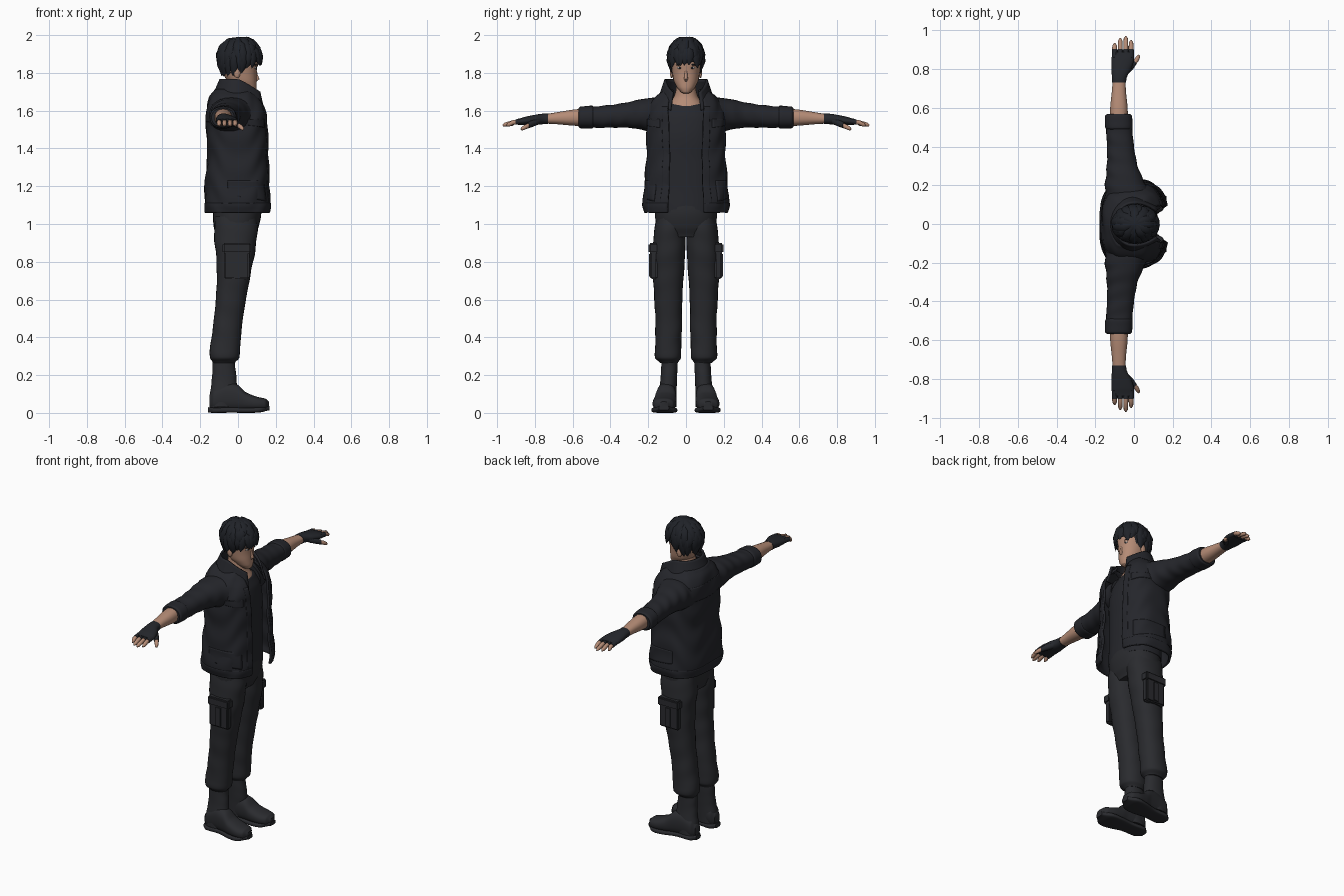
import bpy, bmesh, math, random
from mathutils import Vector
random.seed(4)
PI = math.pi

def mat(name, r, g, b):
    m = bpy.data.materials.new(name)
    m.diffuse_color = (r, g, b, 1)
    return m

SKIN = mat("skin", 0.46, 0.26, 0.18)
JACKET = mat("jacket charcoal", 0.018, 0.019, 0.024)
SHIRT = mat("shirt charcoal", 0.019, 0.02, 0.025)
PANTS = mat("trouser grey", 0.023, 0.024, 0.028)
BOOT = mat("boot grey", 0.023, 0.024, 0.028)
GLOVE = mat("glove dark", 0.018, 0.02, 0.025)
HAIR = mat("hair black", 0.014, 0.016, 0.021)
WHITE = mat("eye white", 0.75, 0.75, 0.75)

def finish(name, bm, m, mirror=False, thick=0, angle=50):
    bmesh.ops.recalc_face_normals(bm, faces=bm.faces)
    me = bpy.data.meshes.new(name)
    bm.to_mesh(me)
    bm.free()
    ob = bpy.data.objects.new(name, me)
    bpy.context.collection.objects.link(ob)
    me.materials.append(m)
    if thick:
        s = ob.modifiers.new("thickness", 'SOLIDIFY')
        s.thickness, s.offset = thick, 0
    if mirror:
        mm = ob.modifiers.new("mirror", 'MIRROR')
        mm.use_axis = (False, True, False)
        mm.use_mirror_merge = False
    bpy.ops.object.select_all(action='DESELECT')
    ob.select_set(True)
    bpy.context.view_layer.objects.active = ob
    bpy.ops.object.shade_smooth_by_angle(angle=math.radians(angle))
    return ob

def bridge(bm, rings, closed=True, caps=True):
    vs = [[bm.verts.new(p) for p in r] for r in rings]
    n = len(vs[0])
    for a, b in zip(vs, vs[1:]):
        for j in range(n if closed else n - 1):
            k = (j + 1) % n
            bm.faces.new((a[j], a[k], b[k], b[j]))
    if closed and caps:
        bm.faces.new(vs[0])
        bm.faces.new(vs[-1])

def at(st, s):
    """Smooth interpolation of station columns at position s."""
    i = 0
    while i < len(st) - 2 and s > st[i + 1][0]:
        i += 1
    f = (s - st[i][0]) / (st[i + 1][0] - st[i][0])
    p = [st[max(0, min(len(st) - 1, i + d))] for d in (-1, 0, 1, 2)]
    return [0.5 * (2 * b + (c - a) * f + (2 * a - 5 * b + 4 * c - d) * f * f
            + (3 * b - a - 3 * c + d) * f ** 3) for a, b, c, d in zip(*(q[1:] for q in p))]

def sup(v, e):
    return math.copysign(abs(v) ** e, v)

def loft(name, axis, st, m, mirror=False, e=0.9, wr=0, freq=60, n=28, sub=6):
    """Stations: position, two centres, two radii; wr adds cloth folds."""
    ss = [st[i][0] + (st[i + 1][0] - st[i][0]) * k / sub for i in range(len(st) - 1) for k in range(sub)]
    rings = []
    for s in ss + [st[-1][0]]:
        ca, cb, ra, rb = at(st, s)
        ring = []
        for j in range(n):
            t = 2 * PI * j / n
            w = 1 + wr * math.sin(freq * s + 1.8 * math.sin(t + 1)) * (0.6 + 0.4 * math.sin(2 * t + 9 * s))
            a, b = ca + ra * w * sup(math.cos(t), e), cb + rb * w * sup(math.sin(t), e)
            ring.append({'x': (s, a, b), 'y': (a, s, b), 'z': (a, b, s)}[axis])
        rings.append(ring)
    bm = bmesh.new()
    bridge(bm, rings)
    return finish(name, bm, m, mirror)

def tube(bm, pts, radii, side, flat=1, n=10):
    pts, side, rings = [Vector(p) for p in pts], Vector(side).normalized(), []
    for i, p in enumerate(pts):
        d = (pts[min(i + 1, len(pts) - 1)] - pts[max(i - 1, 0)]).normalized()
        nn = d.cross(side)
        rings.append([p + radii[i] * (side * math.cos(2 * PI * j / n) + nn * flat * math.sin(2 * PI * j / n))
                      for j in range(n)])
    bridge(bm, rings)

def sheet(name, fn, nu, nv, m, thick, mirror=False):
    bm = bmesh.new()
    bridge(bm, [[fn(u / nu, v / nv) for u in range(nu + 1)] for v in range(nv + 1)], False)
    return finish(name, bm, m, mirror, thick)

# trousers: hips, legs, cargo pockets
loft("hips", 'z', [(0.93, -0.015, 0, 0.10, 0.13), (0.98, -0.01, 0, 0.118, 0.158),
     (1.05, -0.005, 0, 0.128, 0.163), (1.12, -0.005, 0, 0.125, 0.16)], PANTS, e=0.85)
loft("trouser_leg", 'z', [(0.265, -0.075, 0.09, 0.058, 0.048), (0.29, -0.072, 0.095, 0.077, 0.068),
     (0.34, -0.068, 0.095, 0.08, 0.069), (0.42, -0.06, 0.092, 0.077, 0.07), (0.52, -0.048, 0.092, 0.077, 0.071),
     (0.62, -0.035, 0.094, 0.081, 0.075), (0.74, -0.022, 0.093, 0.09, 0.082), (0.86, -0.014, 0.09, 0.105, 0.086),
     (0.96, -0.012, 0.086, 0.115, 0.083), (1.04, -0.01, 0.082, 0.11, 0.075)], PANTS, True, wr=0.022, freq=45)
def box(name, lo, hi, m, bev=0.008):
    bm = bmesh.new()
    bmesh.ops.create_cube(bm, size=1)
    for v in bm.verts:
        v.co = [lo[i] + (v.co[i] + 0.5) * (hi[i] - lo[i]) for i in range(3)]
    bmesh.ops.bevel(bm, geom=bm.edges[:], offset=bev, segments=2, affect='EDGES')
    return finish(name, bm, m, True)
box("cargo_pocket", (-0.075, 0.15, 0.71), (0.06, 0.19, 0.86), PANTS)
box("cargo_pleat", (-0.03, 0.16, 0.715), (0.018, 0.197, 0.85), PANTS)
box("cargo_flap", (-0.082, 0.145, 0.845), (0.068, 0.198, 0.9), PANTS)

# boots
loft("boot_shaft", 'z', [(0.03, -0.085, 0.1, 0.066, 0.05), (0.1, -0.078, 0.098, 0.07, 0.048),
     (0.17, -0.073, 0.092, 0.066, 0.044), (0.25, -0.075, 0.088, 0.06, 0.043), (0.31, -0.075, 0.088, 0.058, 0.042)],
     BOOT, True, wr=0.012, freq=90)
loft("boot_foot", 'x', [(-0.152, 0.1, 0.06, 0.025, 0.035), (-0.13, 0.1, 0.07, 0.045, 0.058),
     (-0.06, 0.102, 0.085, 0.05, 0.075), (0.0, 0.106, 0.078, 0.054, 0.07), (0.04, 0.11, 0.06, 0.06, 0.05),
     (0.1, 0.115, 0.049, 0.062, 0.037), (0.145, 0.117, 0.045, 0.05, 0.031), (0.165, 0.117, 0.042, 0.022, 0.018)],
     BOOT, True, e=0.8)
loft("boot_sole", 'x', [(-0.158, 0.1, 0.016, 0.025, 0.014), (-0.13, 0.1, 0.014, 0.05, 0.014),
     (-0.03, 0.104, 0.015, 0.05, 0.014), (0.06, 0.112, 0.014, 0.066, 0.014), (0.12, 0.116, 0.017, 0.064, 0.014),
     (0.168, 0.117, 0.026, 0.026, 0.012)], BOOT, True, e=0.5)

# shirt
loft("shirt", 'z', [(1.06, -0.008, 0, 0.13, 0.165), (1.2, -0.01, 0, 0.128, 0.165), (1.35, -0.01, 0, 0.128, 0.165),
     (1.48, -0.012, 0, 0.132, 0.165), (1.57, -0.018, 0, 0.122, 0.155), (1.625, -0.025, 0, 0.105, 0.12),
     (1.645, -0.025, 0, 0.085, 0.085)], SHIRT, e=0.8, wr=0.006, freq=40)

# open jacket shell, measured as height, centre, depth, width, half gap
JK = [(1.06, 0, 0.168, 0.215, 0.095), (1.1, 0, 0.17, 0.222, 0.093), (1.22, -0.002, 0.167, 0.214, 0.088),
      (1.36, 0.002, 0.158, 0.204, 0.085), (1.48, -0.002, 0.159, 0.204, 0.088), (1.57, -0.005, 0.159, 0.2, 0.092),
      (1.63, -0.012, 0.146, 0.185, 0.092), (1.675, -0.018, 0.125, 0.155, 0.085), (1.71, -0.015, 0.1, 0.11, 0.07)]
def coat(u, z, off=0):
    c, rx, ry, gap = at(JK, z)
    e = 0.72
    t0 = math.asin((gap / ry) ** (1 / e))
    t = t0 + u * (2 * PI - 2 * t0)
    f = 0.003 * math.sin(38 * z + 3 * math.sin(3 * t))
    return (c + (rx + off + f) * sup(math.cos(t), e), (ry + off + f) * sup(math.sin(t), e), z)
def patch(name, u0, u1, z0, z1, off=0.005, mirror=True, slope=0, nu=10, nv=10, thick=0.008):
    sheet(name, lambda u, v: coat(u0 + (u1 - u0) * u, z0 + (z1 - z0) * v - slope * u * (1 - v), off),
          nu, nv, JACKET, thick, mirror)
patch("jacket_body", 0, 1, 1.06, 1.71, 0, False, nu=72, nv=60, thick=0.012)
patch("jacket_hem", 0, 1, 1.062, 1.11, 0.004, False, nu=72)
patch("front_placket", 0, 0.035, 1.065, 1.62, 0.003, nv=50)
patch("chest_flap", 0.05, 0.2, 1.51, 1.555, slope=-0.015)
patch("side_pocket", 0.07, 0.26, 1.12, 1.23, 0.003, slope=-0.03)
patch("back_yoke", 0.3, 0.7, 1.54, 1.63, 0.002, False, nu=30)

# raised collar, high at the back and dropping at the front
def collar(u, v):
    t = 0.62 + u * (2 * PI - 1.24)
    c = max(0, math.cos(t))
    r = 0.145 - 0.035 * v + 0.012 * c * v
    back = min(0, math.cos(t))
    return (-0.002 + (r + 0.02 * c + 0.012 * v * back) * math.cos(t) * (0.92 + 0.16 * c), r * 0.98 * math.sin(t),
            (1 - v) * (1.665 - 0.08 * c) + v * (1.765 - 0.09 * c ** 1.5))
sheet("collar", collar, 40, 8, JACKET, 0.012)

# sleeves with rolled cuffs
loft("sleeve", 'y', [(0.1, -0.03, 1.56, 0.12, 0.11), (0.18, -0.038, 1.575, 0.112, 0.093),
     (0.24, -0.052, 1.58, 0.094, 0.08), (0.31, -0.062, 1.577, 0.078, 0.067), (0.4, -0.07, 1.57, 0.07, 0.06),
     (0.5, -0.077, 1.565, 0.067, 0.056), (0.55, -0.08, 1.564, 0.062, 0.052)], JACKET, True, wr=0.03, freq=75, sub=9)
loft("rolled_cuff", 'y', [(0.485, -0.077, 1.566, 0.06, 0.05), (0.495, -0.078, 1.566, 0.07, 0.06),
     (0.53, -0.079, 1.565, 0.071, 0.059), (0.56, -0.08, 1.564, 0.069, 0.057), (0.568, -0.08, 1.564, 0.06, 0.05)],
     JACKET, True)

# forearms, gloves, fingers
loft("forearm", 'y', [(0.53, -0.078, 1.564, 0.046, 0.046), (0.6, -0.078, 1.563, 0.045, 0.042),
     (0.68, -0.078, 1.56, 0.037, 0.032), (0.76, -0.077, 1.556, 0.032, 0.024)], SKIN, True)
loft("glove", 'y', [(0.73, -0.077, 1.557, 0.036, 0.028), (0.76, -0.075, 1.556, 0.039, 0.028),
     (0.8, -0.066, 1.551, 0.051, 0.027), (0.85, -0.058, 1.546, 0.058, 0.022), (0.89, -0.056, 1.541, 0.056, 0.016)],
     GLOVE, True)
skin, glv = bmesh.new(), bmesh.new()
for x, tip in ((-0.1, 0.935), (-0.071, 0.96), (-0.042, 0.97), (-0.015, 0.95)):
    tube(glv, [(x, 0.86, 1.545), (x, 0.902, 1.54)], [0.015, 0.0145], (1, 0, 0))
    tube(skin, [(x, 0.88, 1.543), (x, 0.915, 1.538), (x, tip - 0.012, 1.526), (x, tip, 1.521)],
         [0.0125, 0.0125, 0.011, 0.004], (1, 0, 0))
tube(glv, [(-0.045, 0.785, 1.545), (-0.015, 0.815, 1.532), (0.005, 0.838, 1.52)], [0.02, 0.019, 0.015], (0, 0, 1))
tube(skin, [(0, 0.83, 1.523), (0.016, 0.852, 1.513), (0.024, 0.868, 1.505), (0.026, 0.874, 1.502)],
     [0.013, 0.013, 0.01, 0.004], (0, 0, 1))
finish("fingers", skin, SKIN, True)
finish("glove_fingers", glv, GLOVE, True)

# head, neck, ears, nose, eyes
loft("neck", 'z', [(1.58, -0.02, 0, 0.11, 0.11), (1.63, -0.02, 0, 0.098, 0.098), (1.67, -0.015, 0, 0.072, 0.066),
     (1.72, -0.005, 0, 0.056, 0.052), (1.79, 0, 0, 0.055, 0.052)], SKIN)
loft("head", 'z', [(1.69, 0.064, 0, 0.015, 0.012), (1.697, 0.06, 0, 0.032, 0.026), (1.72, 0.045, 0, 0.053, 0.046),
     (1.755, 0.022, 0, 0.076, 0.064), (1.8, 0.008, 0, 0.09, 0.073), (1.86, 0.003, 0, 0.1, 0.08),
     (1.93, 0.003, 0, 0.09, 0.073), (1.965, 0.003, 0, 0.06, 0.05)], SKIN)
bm = bmesh.new()
tube(bm, [(0.09, 0, 1.825), (0.098, 0, 1.785), (0.103, 0, 1.768), (0.095, 0, 1.758)],
     [0.006, 0.008, 0.011, 0.006], (0, 1, 0))
finish("nose", bm, SKIN)
def ball(name, c, r, m):
    b = bmesh.new()
    bmesh.ops.create_uvsphere(b, u_segments=14, v_segments=8, radius=1)
    for v in b.verts:
        v.co = [c[i] + v.co[i] * r[i] for i in range(3)]
    finish(name, b, m, True)
ball("ear", (-0.005, 0.076, 1.8), (0.018, 0.009, 0.028), SKIN)
ball("eye_white", (0.089, 0.032, 1.827), (0.007, 0.014, 0.006), WHITE)
ball("iris", (0.093, 0.032, 1.827), (0.005, 0.006, 0.006), HAIR)
ball("eyebrow", (0.09, 0.034, 1.843), (0.008, 0.02, 0.004), HAIR)

# hair: cap plus layered locks
def end(a):
    c = math.cos(a)
    return 2.05 if c > 0.45 else 2.4 if c > -0.1 else 2.65
def scalp(a, phi, k=1):
    h = k * math.sin(min(phi, 1.75 if math.cos(a) > 0.45 else 2.2))
    return (0.007 + 0.115 * h * math.cos(a), 0.093 * h * math.sin(a), 1.882 + 0.108 * k * math.cos(phi))
bm = bmesh.new()
bridge(bm, [[scalp(2 * PI * j / 48, 0.01 + (end(2 * PI * j / 48) - 0.25) * i / 16) for j in range(48)]
            for i in range(17)], True, False)
finish("hair_cap", bm, HAIR)
bm = bmesh.new()
for count, start, cut in ((24, 0.9, 0), (18, 0.45, 0.5), (11, 0.1, 1.0)):
    for i in range(count):
        a = 2 * PI * (i + random.uniform(-0.25, 0.25)) / count
        last, sw = end(a) - cut + random.uniform(-0.12, 0.1), random.uniform(-0.25, 0.25)
        pts = [scalp(a + sw * f * f, start + (last - start) * f, 0.96 + 0.08 * f) for f in (0, 0.3, 0.6, 0.85, 1)]
        tube(bm, pts, [0.01, 0.024, 0.024, 0.014, 0.001], (-math.sin(a), math.cos(a), 0), 0.45, 8)
finish("hair_locks", bm, HAIR)
